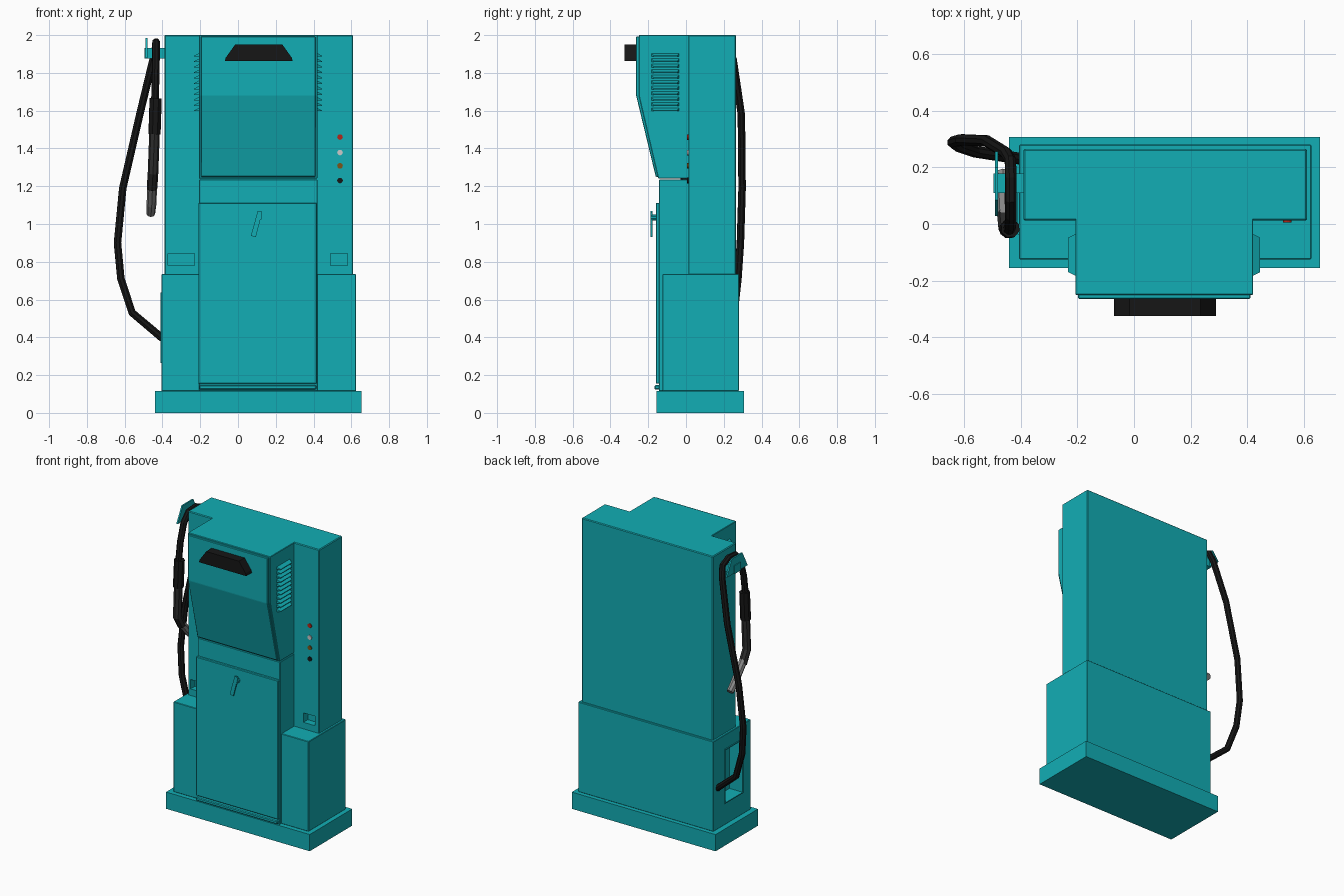
import bpy, bmesh, math
from mathutils import Vector, Matrix

if "Cube" in bpy.data.objects:
    bpy.data.objects.remove(bpy.data.objects["Cube"])


def material(name, rgb):
    m = bpy.data.materials.new(name)
    m.diffuse_color = (*rgb, 1)
    m.use_nodes = True
    m.node_tree.nodes["Principled BSDF"].inputs["Base Color"].default_value = m.diffuse_color
    return m


TEAL = material("teal", (0.006, 0.42, 0.46))
BLACK = material("black", (0.008, 0.008, 0.008))
DARK = material("dark_grey", (0.025, 0.025, 0.025))
STEEL = material("steel", (0.25, 0.25, 0.25))
RED = material("red", (0.45, 0.02, 0.01))
WHITE = material("light_grey", (0.6, 0.6, 0.6))
BROWN = material("brown", (0.2, 0.09, 0.01))


def finish(name, bm, mat, bevel=0):
    bmesh.ops.recalc_face_normals(bm, faces=bm.faces)
    if bevel:
        bmesh.ops.bevel(bm, geom=bm.edges[:], offset=bevel, segments=1, affect='EDGES')
    me = bpy.data.meshes.new(name)
    bm.to_mesh(me)
    bm.free()
    me.materials.append(mat)
    ob = bpy.data.objects.new(name, me)
    bpy.context.collection.objects.link(ob)
    return ob


def box(name, x, y, z, mat=TEAL, bevel=0):
    bm = bmesh.new()
    bmesh.ops.create_cube(bm, size=1)
    for v in bm.verts:
        v.co = [r[0] + (c + 0.5) * (r[1] - r[0]) for c, r in zip(v.co, (x, y, z))]
    return finish(name, bm, mat, bevel)


def prism(name, pts, axis, a, b, mat=TEAL, bevel=0):
    """Extrude a 2D outline along x (points are y,z) or y (points are x,z)."""
    bm = bmesh.new()
    def at(p, t):
        return (t, p[0], p[1]) if axis == 'X' else (p[0], t, p[1])
    face = bm.faces.new([bm.verts.new(at(p, a)) for p in pts])
    ext = bmesh.ops.extrude_face_region(bm, geom=[face])
    move = Vector((b - a, 0, 0)) if axis == 'X' else Vector((0, b - a, 0))
    bmesh.ops.translate(bm, vec=move, verts=[g for g in ext['geom'] if isinstance(g, bmesh.types.BMVert)])
    return finish(name, bm, mat, bevel)


def cylinder(name, centre, radius, length, mat, sides=12):
    bm = bmesh.new()
    m = Matrix.Translation(centre) @ Matrix.Rotation(math.pi / 2, 4, 'X')
    bmesh.ops.create_cone(bm, cap_ends=True, segments=sides, radius1=radius, radius2=radius,
                          depth=length, matrix=m)
    return finish(name, bm, mat)


def tube(name, pts, radius, mat):
    cu = bpy.data.curves.new(name, 'CURVE')
    cu.dimensions = '3D'
    cu.bevel_depth, cu.bevel_resolution, cu.use_fill_caps = radius, 2, True
    sp = cu.splines.new('POLY')
    sp.points.add(len(pts) - 1)
    for p, c in zip(sp.points, pts):
        p.co = (*c[:3], 1)
        p.radius = c[3] if len(c) > 3 else 1
    cu.materials.append(mat)
    ob = bpy.data.objects.new(name, cu)
    bpy.context.collection.objects.link(ob)
    bpy.ops.object.select_all(action='DESELECT')
    ob.select_set(True)
    bpy.context.view_layer.objects.active = ob
    bpy.ops.object.convert(target='MESH')
    for poly in bpy.context.object.data.polygons:
        poly.use_smooth = False


def cut(ob, x, y, z):
    cutter = box("cutter", x, y, z)
    cutter.hide_render = True
    mod = ob.modifiers.new("pocket", 'BOOLEAN')
    mod.operation, mod.solver, mod.object = 'DIFFERENCE', 'EXACT', cutter
    bpy.context.view_layer.objects.active = ob
    bpy.ops.object.modifier_apply(modifier=mod.name)
    bpy.data.objects.remove(cutter)


# Cabinet: plinth, lower body, tall rear body
box("plinth", (-0.44, 0.655), (-0.155, 0.307), (0, 0.115))
lower = box("lower_body", (-0.405, 0.625), (-0.125, 0.28), (0.115, 0.735), bevel=0.003)
cut(lower, (-0.5, -0.31), (-0.03, 0.155), (0.27, 0.63))
upper = box("upper_body", (-0.39, 0.61), (0.012, 0.265), (0.73, 2.0), bevel=0.005)
cut(upper, (-0.37, -0.23), (-0.1, 0.06), (0.78, 0.845))
cut(upper, (0.49, 0.58), (-0.1, 0.06), (0.78, 0.845))

# Thin rim around the side pocket
for y in ((-0.037, -0.03), (0.155, 0.162)):
    box("pocket_rim_side", (-0.411, -0.4), y, (0.263, 0.637))
for z in ((0.263, 0.27), (0.63, 0.637)):
    box("pocket_rim_end", (-0.411, -0.4), (-0.037, 0.162), z)

# Central column and display head
box("centre_column", (-0.207, 0.42), (-0.143, 0.05), (0.115, 1.235), bevel=0.003)
prism("head", [(0.05, 2.0), (-0.25, 2.0), (-0.25, 1.68), (-0.147, 1.24), (0.05, 1.24)],
      'X', -0.207, 0.42, bevel=0.003)
prism("head_front_panel", [(-0.24, 1.993), (-0.264, 1.993), (-0.264, 1.68), (-0.16, 1.25),
                           (-0.14, 1.25), (-0.24, 1.68)], 'X', -0.197, 0.41, bevel=0.003)

# Black sign hood
prism("sign_hood", [(-0.07, 1.862), (0.29, 1.862), (0.285, 1.88), (0.235, 1.95), (-0.015, 1.95),
                    (-0.065, 1.88)], 'Y', -0.325, -0.26, BLACK)

# Louvres on both sides of the head
for side, x0 in ((-1, -0.205), (1, 0.418)):
    for i in range(11):
        z = 1.597 + i * 0.029
        bm = bmesh.new()
        xo = x0 + side * 0.027
        v = [bm.verts.new(c) for c in (
            (x0, -0.183, z), (x0, -0.035, z), (x0, -0.035, z + 0.018), (x0, -0.183, z + 0.018),
            (xo, -0.17, z), (xo, -0.048, z), (xo, -0.048, z + 0.004), (xo, -0.17, z + 0.004))]
        for f in ((0, 1, 2, 3), (4, 5, 6, 7), (0, 1, 5, 4), (1, 2, 6, 5), (2, 3, 7, 6), (3, 0, 4, 7)):
            bm.faces.new([v[k] for k in f])
        finish("louvre", bm, TEAL)

# Door, kick lip and lever handle
box("door", (-0.21, 0.418), (-0.16, -0.13), (0.155, 1.112), bevel=0.004)
box("kick_lip", (-0.205, 0.415), (-0.167, -0.12), (0.124, 0.147), bevel=0.005)
cylinder("handle_stem", (0.112, -0.17, 1.035), 0.016, 0.03, TEAL, 10)
prism("handle_lever", [(0.068, 0.938), (0.094, 0.93), (0.128, 1.06), (0.122, 1.07), (0.105, 1.07)],
      'Y', -0.187, -0.178)

# Indicator lamps
for z, mat in ((1.46, RED), (1.378, WHITE), (1.308, BROWN), (1.23, BLACK)):
    cylinder("indicator_lamp", (0.54, 0.012, z), 0.015, 0.012, mat)

# Nozzle hook: arm and outer plate
box("hook_arm", (-0.495, -0.385), (0.11, 0.178), (1.875, 1.932))
prism("hook_plate", [(0.028, 1.878), (0.255, 1.878), (0.2, 1.985), (0.085, 1.985)],
      'X', -0.49, -0.48)

# Hose over the hook and down into the lower cabinet
tube("hose", [(-0.44, -0.02, 1.64), (-0.436, -0.005, 1.78), (-0.434, 0.03, 1.9),
              (-0.434, 0.085, 1.958), (-0.434, 0.16, 1.963), (-0.436, 0.225, 1.935),
              (-0.45, 0.25, 1.87), (-0.52, 0.293, 1.58), (-0.61, 0.297, 1.19),
              (-0.638, 0.288, 0.9), (-0.62, 0.275, 0.71), (-0.56, 0.255, 0.53),
              (-0.40, 0.23, 0.395)], 0.021, BLACK)

# Nozzle grip, body and spout
tube("nozzle_grip", [(-0.436, -0.015, 1.665), (-0.442, -0.018, 1.475)], 0.034, BLACK)
tube("nozzle_body", [(-0.442, -0.018, 1.48), (-0.45, -0.018, 1.27), (-0.455, 0.035, 1.19)],
     0.028, DARK)
tube("nozzle_spout", [(-0.453, 0.01, 1.225, 1), (-0.458, 0.12, 1.105, 1), (-0.462, 0.18, 1.055, 0.9)],
     0.026, STEEL)
